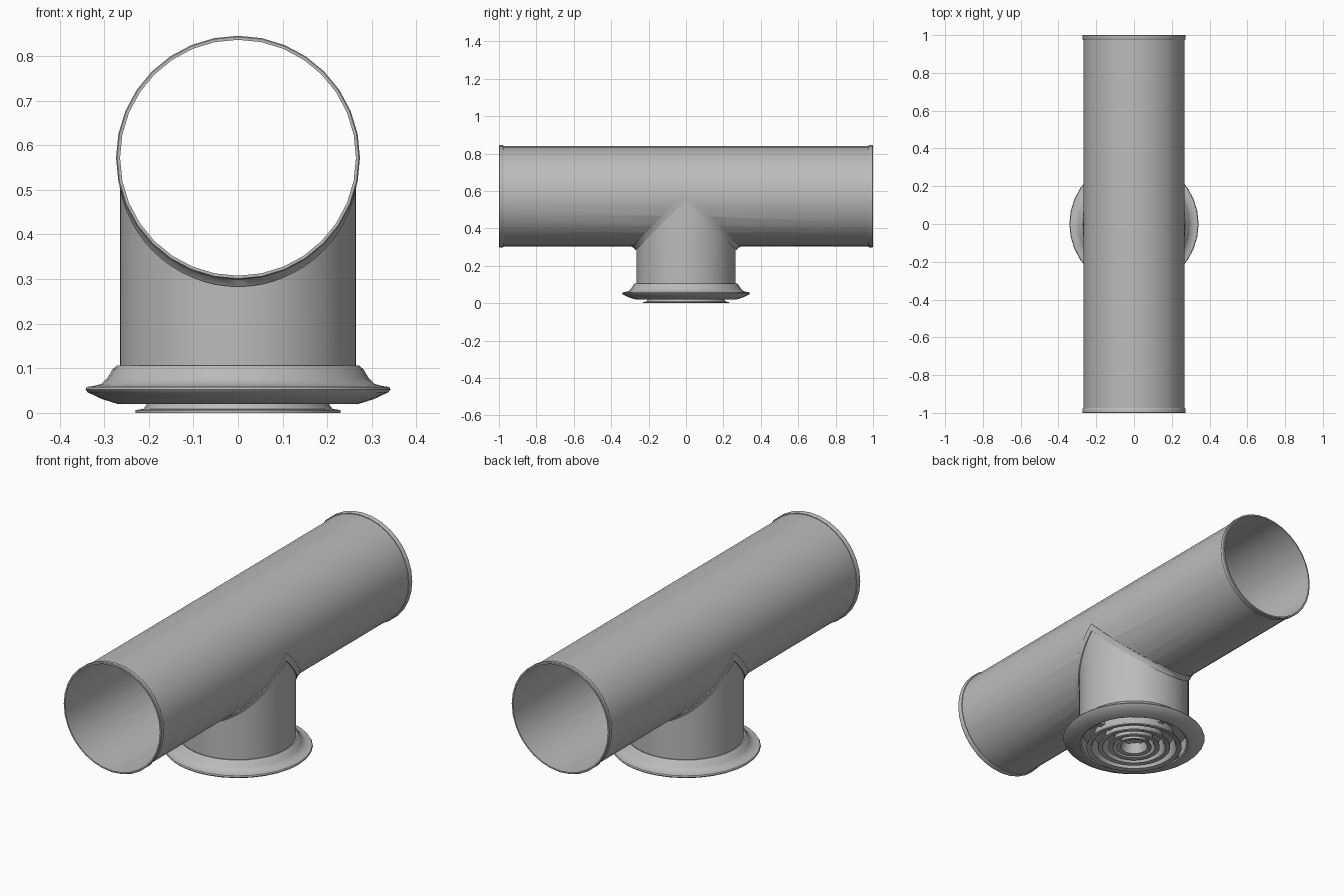
import bpy, bmesh
from math import sin, cos, pi, asin, radians
from mathutils import Matrix

if "Cube" in bpy.data.objects:
    bpy.data.objects.remove(bpy.data.objects["Cube"])

SEG = 32
AXIS_Z = 0.572      # height of the main duct axis
PIPE_R = 0.2675
BRANCH_R = 0.265

steel = bpy.data.materials.new("galvanised grey")
steel.use_nodes = True
steel.diffuse_color = (0.5, 0.5, 0.5, 1)
steel.node_tree.nodes["Principled BSDF"].inputs["Base Color"].default_value = (0.5, 0.5, 0.5, 1)


def finish(name, bm, smooth=True):
    bmesh.ops.remove_doubles(bm, verts=bm.verts, dist=1e-5)
    bmesh.ops.recalc_face_normals(bm, faces=bm.faces)
    mesh = bpy.data.meshes.new(name)
    bm.to_mesh(mesh)
    bm.free()
    mesh.materials.append(steel)
    ob = bpy.data.objects.new(name, mesh)
    bpy.context.collection.objects.link(ob)
    if smooth:
        bpy.ops.object.select_all(action='DESELECT')
        ob.select_set(True)
        bpy.context.view_layer.objects.active = ob
        bpy.ops.object.shade_smooth_by_angle(angle=radians(35))
    return ob


def skin(bm, rows, closed_rows=False, closed_loop=False):
    """Join successive rows of points with quads."""
    vs = [[bm.verts.new(p) for p in row] for row in rows]
    n = len(vs[0])
    for i in range(len(vs) - (0 if closed_loop else 1)):
        a, b = vs[i], vs[(i + 1) % len(vs)]
        for j in range(n if closed_rows else n - 1):
            k = (j + 1) % n
            bm.faces.new((a[j], a[k], b[k], b[j]))


def lathe(name, profile, closed=True, along_y=False):
    """Revolve (radius, height) points about z, or about the duct axis."""
    bm = bmesh.new()
    rows = [[(r * cos(2 * pi * j / SEG), r * sin(2 * pi * j / SEG), z)
             for j in range(SEG)] for r, z in profile]
    skin(bm, rows, closed_rows=True, closed_loop=closed)
    if along_y:
        bm.transform(Matrix.Translation((0, 0, AXIS_Z)) @ Matrix.Rotation(pi / 2, 4, 'X'))
    return finish(name, bm)


# Main duct, opened underneath where the branch joins
duct = lathe("main_duct", [(PIPE_R, -0.99), (PIPE_R, 0.99), (0.2645, 0.99), (0.2645, -0.99)],
             along_y=True)
bm = bmesh.new()
bmesh.ops.create_cone(bm, cap_ends=True, segments=SEG, radius1=0.25, radius2=0.25, depth=0.5,
                      matrix=Matrix.Translation((0, 0, AXIS_Z - 0.25)))
cutter = finish("branch_opening_cutter", bm, smooth=False)
cutter.hide_render = True
cutter.hide_viewport = True
cut = duct.modifiers.new("branch opening", 'BOOLEAN')
cut.operation = 'DIFFERENCE'
cut.solver = 'EXACT'
cut.object = cutter

# Rolled rims at both duct ends
for name, s in (("front_rim", 1), ("back_rim", -1)):
    lathe(name, [(0.2645, s * 0.975), (0.271, s * 0.975), (0.2735, s * 0.979),
                 (0.2735, s * 0.997), (0.271, s), (0.2645, s)], along_y=True)

# Branch duct with its upper edge mitred to the main duct
bm = bmesh.new()
ring = [(BRANCH_R * cos(2 * pi * j / 64), BRANCH_R * sin(2 * pi * j / 64)) for j in range(64)]
skin(bm, [[(x, y, 0.06) for x, y in ring],
          [(x, y, AXIS_Z - 0.012 - abs(y)) for x, y in ring]], closed_rows=True)
finish("branch_duct", bm)

# Saddle collar: a mitred band folded from the branch onto the main duct
bm = bmesh.new()
STEPS = 32


def saddle_row(rx, y_shift, r_drop, drop):
    t0 = -asin(y_shift / r_drop)
    pts = []
    for i in range(STEPS + 1):
        t = t0 + (pi - 2 * t0) * i / STEPS
        pts.append((rx * cos(t), y_shift + r_drop * sin(t), AXIS_Z - drop - r_drop * sin(t)))
    return pts


for side in (1, -1):
    rows = [saddle_row(0.264, -0.001, 0.266, 0.019),
            saddle_row(0.2695, 0.0, 0.27, 0.019),
            saddle_row(0.2715, 0.010, 0.2705, 0.004),
            saddle_row(0.2715, 0.022, 0.2705, 0),
            saddle_row(0.266, 0.022, 0.266, 0)]
    skin(bm, [[(x, y * side, z) for x, y, z in row] for row in rows])
finish("saddle_collar", bm)

# Flared diffuser frame
lathe("diffuser_frame", [(0.262, 0.105), (0.272, 0.106), (0.281, 0.098), (0.293, 0.078),
                         (0.306, 0.065), (0.325, 0.06), (0.339, 0.058), (0.342, 0.052),
                         (0.337, 0.046), (0.305, 0.031), (0.27, 0.02), (0.262, 0.02),
                         (0.256, 0.026), (0.256, 0.1)])

# Nested diffuser cones, each flaring to a thin flat lip
for i, r in enumerate((0.23, 0.175, 0.125)):
    lathe(f"diffuser_cone_{i + 1}",
          [(r, 0.001 * i), (r, 0.006 + 0.001 * i), (r - 0.018, 0.009), (r - 0.025, 0.018),
           (r - 0.035, 0.07), (r - 0.039, 0.07), (r - 0.03, 0.016), (r - 0.022, 0.004)])

# Central dished cone
lathe("diffuser_centre", [(0.085, 0.002), (0.085, 0.007), (0.07, 0.011), (0.055, 0.06),
                          (0.0001, 0.064), (0.0001, 0.06), (0.05, 0.056), (0.066, 0.006)])

# Damper plate closing the throat above the cones
lathe("throat_plate", [(0.0001, 0.1), (0.26, 0.1), (0.26, 0.096), (0.0001, 0.096)])

# Four brackets and cross bars holding the cones
for i in range(4):
    bm = bmesh.new()
    bmesh.ops.create_cube(bm, size=1, matrix=Matrix.Rotation(i * pi / 2, 4, 'Z')
                          @ Matrix.Translation((0.15, 0, 0.055))
                          @ Matrix.Diagonal((0.215, 0.03, 0.012, 1)))
    bmesh.ops.create_cube(bm, size=1, matrix=Matrix.Rotation(i * pi / 2, 4, 'Z')
                          @ Matrix.Translation((0.251, 0, 0.05))
                          @ Matrix.Diagonal((0.008, 0.08, 0.05, 1)))
    finish(f"cone_bracket_{i + 1}", bm, smooth=False)
